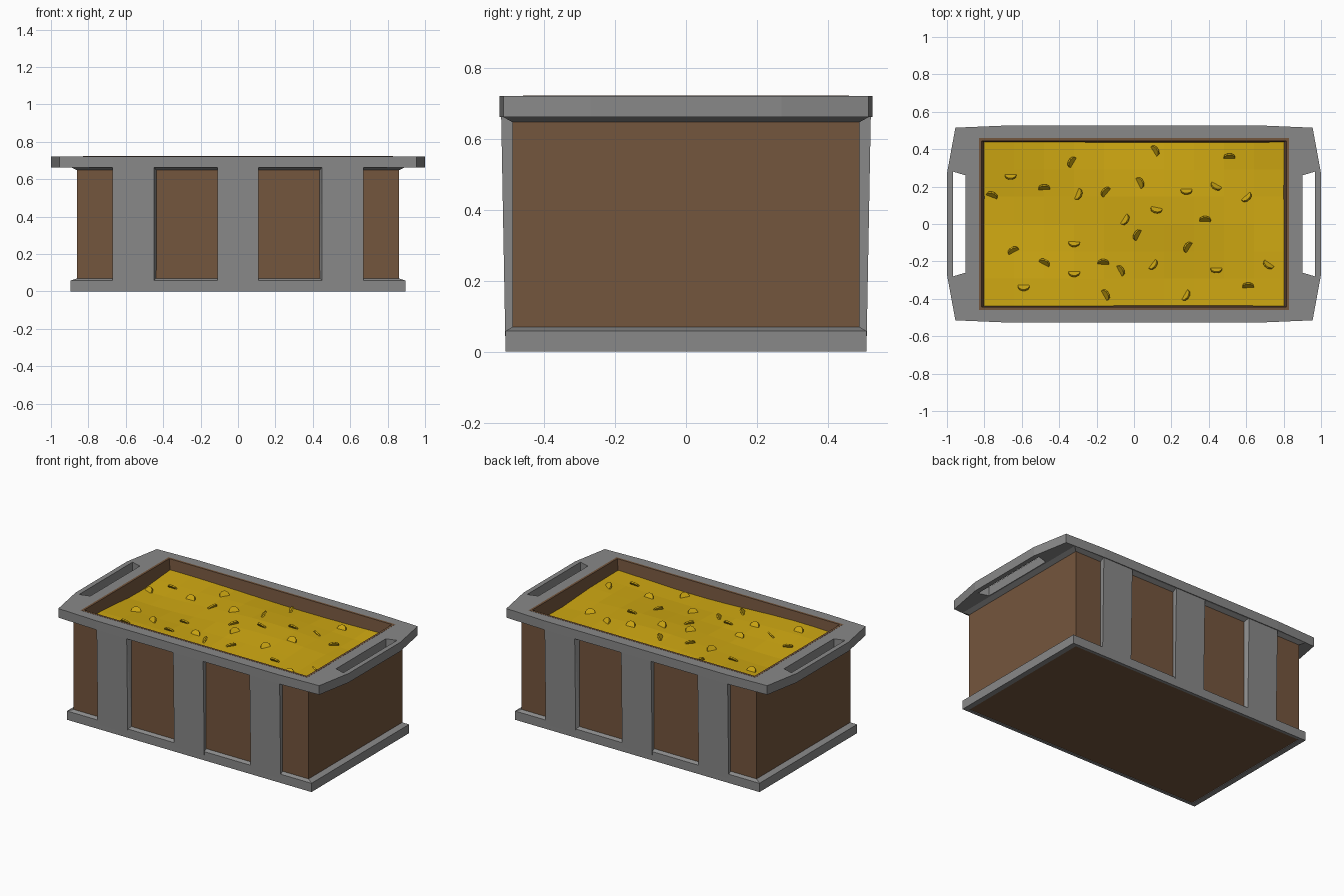
import bpy, bmesh, math
from mathutils import Matrix

if "Cube" in bpy.data.objects:
    bpy.data.objects.remove(bpy.data.objects["Cube"])


def material(name, rgb):
    m = bpy.data.materials.new(name)
    m.diffuse_color = (*rgb, 1)
    m.use_nodes = True
    m.node_tree.nodes["Principled BSDF"].inputs["Base Color"].default_value = m.diffuse_color
    return m


GREY = material("grey metal", (0.25, 0.25, 0.25))
WOOD = material("brown wood", (0.175, 0.092, 0.047))
GOLD = material("gold", (0.62, 0.39, 0.006))


def add_mesh(name, bm, mat):
    bmesh.ops.recalc_face_normals(bm, faces=bm.faces)
    me = bpy.data.meshes.new(name)
    bm.to_mesh(me)
    bm.free()
    me.materials.append(mat)
    ob = bpy.data.objects.new(name, me)
    bpy.context.collection.objects.link(ob)
    return ob


def rect_loft(name, rings, mat, cap_start=False, closed=False):
    """Loft through rectangles given as (half x, half y, z)."""
    bm = bmesh.new()
    loops = [[bm.verts.new((sx * hx, sy * hy, z))
              for sx, sy in ((-1, -1), (1, -1), (1, 1), (-1, 1))]
             for hx, hy, z in rings]
    pairs = list(zip(loops, loops[1:]))
    if closed:
        pairs.append((loops[-1], loops[0]))
    for a, b in pairs:
        for i in range(4):
            j = (i + 1) % 4
            bm.faces.new((a[i], a[j], b[j], b[i]))
    if cap_start:
        bm.faces.new(loops[0])
    return add_mesh(name, bm, mat)


# wooden box with open, slightly tapered top
rect_loft("wooden_box", [(0.86, 0.49, 0.004), (0.86, 0.49, 0.69),
                         (0.83, 0.46, 0.69), (0.83, 0.46, 0.723),
                         (0.815, 0.445, 0.723), (0.795, 0.432, 0.6)],
          WOOD, cap_start=True)

# base frame with chamfered upper edge
rect_loft("base_frame", [(0.86, 0.49, 0), (0.895, 0.51, 0),
                         (0.895, 0.51, 0.058), (0.86, 0.49, 0.07)],
          GREY, closed=True)

# chamfer below the rim
rect_loft("rim_underside", [(0.86, 0.49, 0.648), (0.89, 0.515, 0.662),
                            (0.86, 0.49, 0.67)], GREY, closed=True)

# top rim: outline with a large opening and two handle slots
half = [(1.0, -0.27), (1.0, 0.27), (0.955, 0.515), (0.67, 0.527)]
outline = half + [(-x, y) for x, y in reversed(half)]
outline += [(-0.955, -0.515), (-0.67, -0.527), (0.67, -0.527), (0.955, -0.515)]
opening = [(-0.83, -0.46), (0.83, -0.46), (0.83, 0.46), (-0.83, 0.46)]
slot = [(0.9, -0.26), (0.968, -0.28), (0.968, 0.28), (0.9, 0.26)]
curve = bpy.data.curves.new("rim_outline", 'CURVE')
curve.dimensions = '2D'
curve.fill_mode = 'BOTH'
curve.extrude = 0.03
for pts in (outline, opening, slot, [(-x, y) for x, y in slot]):
    sp = curve.splines.new('POLY')
    sp.points.add(len(pts) - 1)
    for p, (x, y) in zip(sp.points, pts):
        p.co = (x, y, 0, 1)
    sp.use_cyclic_u = True
helper = bpy.data.objects.new("rim_helper", curve)
bpy.context.collection.objects.link(helper)
bpy.context.view_layer.update()
rim_mesh = bpy.data.meshes.new_from_object(
    helper.evaluated_get(bpy.context.evaluated_depsgraph_get()))
bpy.data.objects.remove(helper)
bm = bmesh.new()
bm.from_mesh(rim_mesh)
bmesh.ops.remove_doubles(bm, verts=bm.verts, dist=1e-4)
bmesh.ops.translate(bm, verts=bm.verts, vec=(0, 0, 0.692))
for f in bm.faces:
    f.smooth = False
add_mesh("top_rim", bm, GREY)

# upright straps on front and back, leaning slightly outwards
for side, label in ((-1, "front"), (1, "back")):
    for n, (x0, x1, i0, i1) in enumerate(((-0.67, -0.45, -0.67, -0.435),
                                          (-0.11, 0.11, -0.11, 0.11),
                                          (0.45, 0.67, 0.435, 0.67))):
        bm = bmesh.new()
        for z, y in ((0.03, 0.51), (0.68, 0.522)):
            for x in (x0, x1):
                bm.verts.new((x, side * y, z))
            for x in (i0, i1):
                bm.verts.new((x, side * 0.485, z))
        bmesh.ops.convex_hull(bm, input=bm.verts)
        add_mesh(f"{label}_strap_{n + 1}", bm, GREY)


# uneven gold surface
def height(x, y):
    return 0.648 + 0.012 * math.sin(4.2 * x + 1) * math.cos(5 * y - 0.5) + 0.006 * math.sin(9 * y + 3 * x)


bm = bmesh.new()
bmesh.ops.create_grid(bm, x_segments=10, y_segments=6, size=1)
for v in bm.verts:
    v.co.x *= 0.803
    v.co.y *= 0.439
    v.co.z = height(v.co.x, v.co.y)
add_mesh("gold_fill", bm, GOLD)

# half-buried coins: x, y, direction the face leans towards
coins = [(-.66, .26, 90), (-.76, .15, -110), (-.48, .19, -90), (-.33, .33, -30),
         (-.30, .16, 160), (-.15, .17, -40), (.03, .22, 205), (.11, .39, 210),
         (.28, .18, 90), (.51, .355, -90), (.44, .205, 60), (.60, .145, 130),
         (.12, .08, 80), (.38, .02, -90), (-.05, .025, 150), (.02, -.06, -30),
         (.29, -.125, -35), (-.32, -.10, 90), (-.645, -.145, -60), (-.48, -.21, -120),
         (-.32, -.26, 90), (-.165, -.21, -90), (-.075, -.25, 210), (.10, -.215, 145),
         (.44, -.24, 90), (.72, -.215, 55), (.61, -.335, -90), (.275, -.38, 150),
         (-.155, -.38, 210), (-.59, -.335, 90)]
bm = bmesh.new()
for x, y, a in coins:
    m = (Matrix.Translation((x, y, height(x, y)))
         @ Matrix.Rotation(math.radians(a), 4, 'Z')
         @ Matrix.Rotation(math.radians(52), 4, 'Y'))
    bmesh.ops.create_cone(bm, cap_ends=True, segments=10, radius1=0.031,
                          radius2=0.031, depth=0.01, matrix=m)
add_mesh("coins", bm, GOLD)
